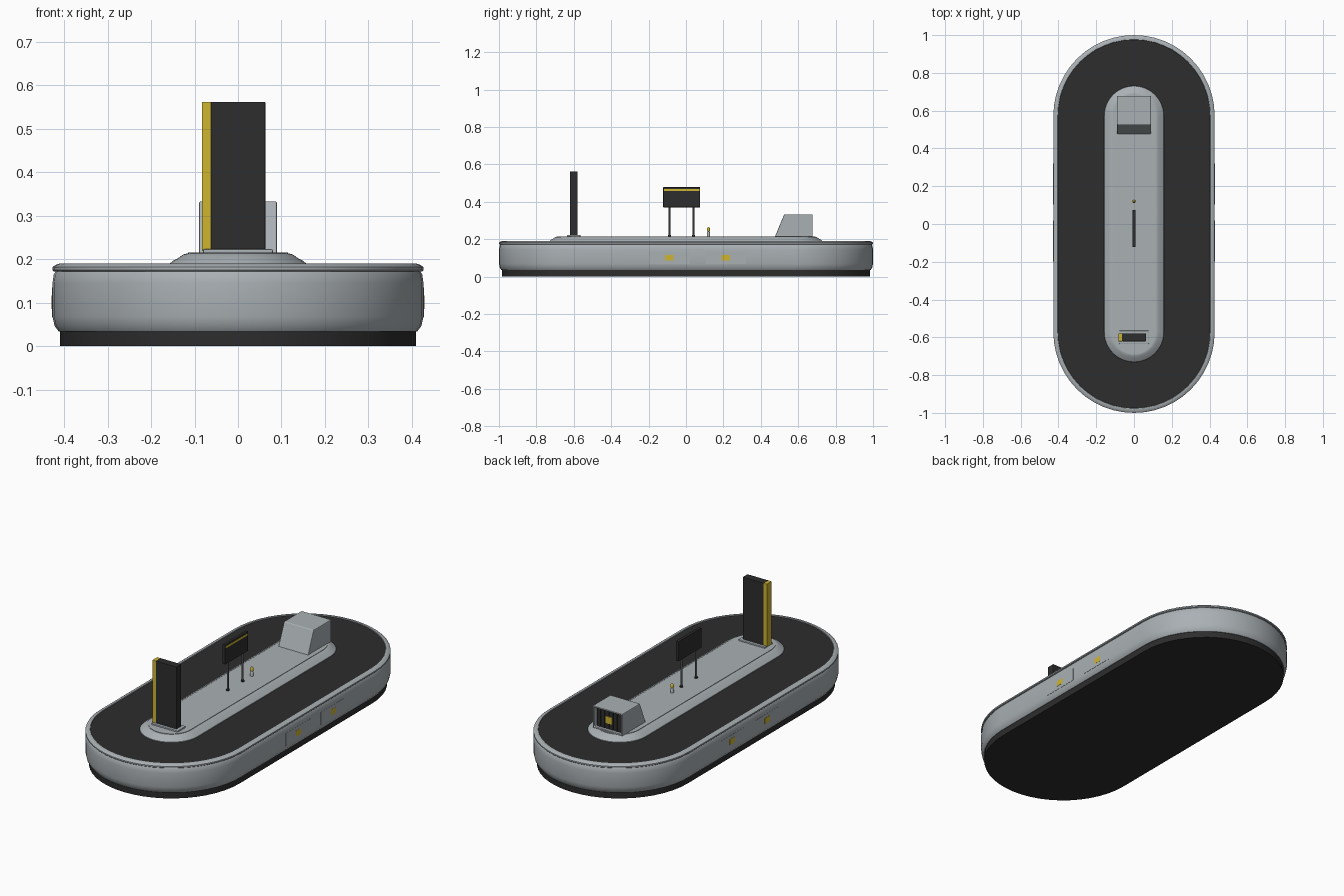
import bpy, bmesh, math

if "Cube" in bpy.data.objects:
    bpy.data.objects.remove(bpy.data.objects["Cube"])

def mat(name, rgb):
    m = bpy.data.materials.new(name)
    m.diffuse_color = (*rgb, 1)
    m.use_nodes = True
    m.node_tree.nodes["Principled BSDF"].inputs["Base Color"].default_value = m.diffuse_color
    return m

GREY = mat("light_grey_metal", (0.40, 0.435, 0.455))
DARK = mat("dark_rubber", (0.026, 0.026, 0.027))
YELLOW = mat("yellow_accent", (0.62, 0.46, 0.03))
POLE = mat("mid_grey_pole", (0.12, 0.125, 0.13))

def finish(bm, name, mats, smooth=None, bevel=0):
    bmesh.ops.recalc_face_normals(bm, faces=bm.faces)
    me = bpy.data.meshes.new(name)
    bm.to_mesh(me)
    bm.free()
    for m in mats:
        me.materials.append(m)
    ob = bpy.data.objects.new(name, me)
    bpy.context.collection.objects.link(ob)
    if bevel:
        b = ob.modifiers.new("bevel", 'BEVEL')
        b.width, b.segments, b.limit_method = bevel, 2, 'ANGLE'
    if smooth:
        bpy.ops.object.select_all(action='DESELECT')
        ob.select_set(True)
        bpy.context.view_layer.objects.active = ob
        bpy.ops.object.shade_smooth_by_angle(angle=math.radians(smooth))
    return ob

C, N = 0.573, 24   # centre of the end arcs, segments per arc

def stadium(name, profile, m, cap_first=False, cap_last=False, smooth=35):
    """Sweep a (radius, z) profile around the racetrack outline."""
    bm = bmesh.new()
    rings = []
    for r, z in profile:
        ring = []
        for side in (1, -1):
            for i in range(N + 1):
                a = math.pi * i / N
                ring.append(bm.verts.new((side * r * math.cos(a), side * (C + r * math.sin(a)), z)))
        rings.append(ring)
    n = len(rings[0])
    for a, b in zip(rings, rings[1:]):
        for i in range(n):
            j = (i + 1) % n
            bm.faces.new((a[i], a[j], b[j], b[i]))
    if cap_first:
        bm.faces.new(rings[0])
    if cap_last:
        bm.faces.new(rings[-1])
    return finish(bm, name, [m], smooth)

def box(name, x, y, z, m, bevel=0):
    bm = bmesh.new()
    bmesh.ops.create_cube(bm, size=1)
    for v in bm.verts:
        v.co = [lo + (hi - lo) * (c + 0.5) for (lo, hi), c in zip((x, y, z), v.co)]
    return finish(bm, name, [m], bevel=bevel)

def lathe(name, x, y, profile, m, n=16):
    bm = bmesh.new()
    rings = [[bm.verts.new((x + r * math.cos(2 * math.pi * i / n), y + r * math.sin(2 * math.pi * i / n), z))
              for i in range(n)] for r, z in profile]
    for a, b in zip(rings, rings[1:]):
        for i in range(n):
            j = (i + 1) % n
            bm.faces.new((a[i], a[j], b[j], b[i]))
    bm.faces.new(rings[0])
    bm.faces.new(rings[-1])
    return finish(bm, name, [m], 40)

# Carousel body
stadium("base_skirt", [(0.41, 0), (0.41, 0.036)], DARK, True, True)
stadium("outer_body", [(0.405, 0.034), (0.413, 0.034), (0.422, 0.046), (0.427, 0.068), (0.427, 0.145),
                       (0.424, 0.165), (0.419, 0.173), (0.40, 0.173)], GREY)
stadium("outer_rim", [(0.40, 0.172), (0.424, 0.172), (0.427, 0.175), (0.427, 0.182), (0.420, 0.187),
                      (0.411, 0.190), (0.404, 0.190), (0.401, 0.184)], GREY)
stadium("conveyor_belt", [(0.403, 0.187), (0.145, 0.187)], DARK)
stadium("centre_island", [(0.158, 0.185), (0.157, 0.190), (0.150, 0.196), (0.137, 0.203),
                          (0.126, 0.211), (0.118, 0.213)], GREY, cap_last=True)
stadium("island_top_plate", [(0.115, 0.212), (0.115, 0.2155)], GREY, cap_last=True)

# Side access panels with yellow tags, both sides
for s, side in ((1, "right"), (-1, "left")):
    for k, yc in enumerate((-0.09, 0.212)):
        xs = lambda a: tuple(sorted((s * 0.424, s * a)))
        box(f"{side}_access_panel_{k+1}", xs(0.4278), (yc - 0.108, yc + 0.108), (0.066, 0.135), GREY)
        box(f"{side}_panel_tag_{k+1}", xs(0.4288), (yc - 0.022, yc + 0.022), (0.085, 0.116), YELLOW)

# Tall totem sign
box("totem_base", (-0.08, 0.08), (-0.635, -0.565), (0.212, 0.223), GREY, 0.003)
box("totem_panel", (-0.063, 0.063), (-0.621, -0.579), (0.22, 0.562), DARK, 0.002)
box("totem_yellow_edge", (-0.083, -0.062), (-0.621, -0.579), (0.22, 0.562), YELLOW, 0.002)

# Information board on two poles
box("info_board", (-0.008, 0.008), (-0.122, 0.075), (0.37, 0.478), DARK, 0.002)
box("info_board_stripe", (0.0075, 0.0092), (-0.118, 0.071), (0.457, 0.468), YELLOW)
for k, y in enumerate((-0.088, 0.04)):
    lathe(f"board_pole_{k+1}", 0, y, [(0.005, 0.213), (0.005, 0.372)], POLE)
    lathe(f"pole_foot_{k+1}", 0, y, [(0.009, 0.214), (0.009, 0.221), (0.005, 0.223)], DARK)

# Emergency stop post
lathe("stop_post", 0, 0.12, [(0.009, 0.214), (0.008, 0.236), (0.005, 0.24)], GREY)
lathe("stop_post_collar", 0, 0.12, [(0.005, 0.238), (0.005, 0.244)], DARK)
lathe("stop_button", 0, 0.12, [(0.008, 0.243), (0.009, 0.25), (0.007, 0.26), (0.003, 0.264)], YELLOW)

# Baggage feed housing: sloped front, dark recessed opening at the back
bm = bmesh.new()
pts = [(0.475, 0.212), (0.525, 0.333), (0.678, 0.333), (0.678, 0.212)]
f = bm.faces.new([bm.verts.new((-0.09, y, z)) for y, z in pts])
ext = bmesh.ops.extrude_face_region(bm, geom=[f])["geom"]
for v in ext:
    if isinstance(v, bmesh.types.BMVert):
        v.co.x = 0.09
bmesh.ops.recalc_face_normals(bm, faces=bm.faces)
back = max(bm.faces, key=lambda q: q.calc_center_median().y)
bmesh.ops.inset_region(bm, faces=[back], thickness=0.014)
for v in back.verts:
    v.co.y = 0.677
deep = bmesh.ops.extrude_discrete_faces(bm, faces=[back])["faces"][0]
rim = list(back.verts) if back.is_valid else []
old = [v.co.copy() for v in deep.verts]
for v in deep.verts:
    v.co.y = 0.655
deep.material_index = 1
# walls of the recess
top = [bm.verts.new(c) for c in old]
low = list(deep.verts)
for i in range(4):
    j = (i + 1) % 4
    w = bm.faces.new((top[i], top[j], low[j], low[i]))
    w.material_index = 1
bmesh.ops.remove_doubles(bm, verts=bm.verts, dist=0.0001)
finish(bm, "feed_housing", [GREY, DARK], bevel=0.004)

# Rubber strip curtain and tag in the opening
for i in range(6):
    x = -0.0625 + i * 0.025
    box(f"curtain_strip_{i+1}", (x - 0.011, x + 0.011), (0.656, 0.664), (0.222, 0.318), DARK)
box("curtain_tag", (-0.02, 0.02), (0.662, 0.667), (0.252, 0.29), YELLOW)
